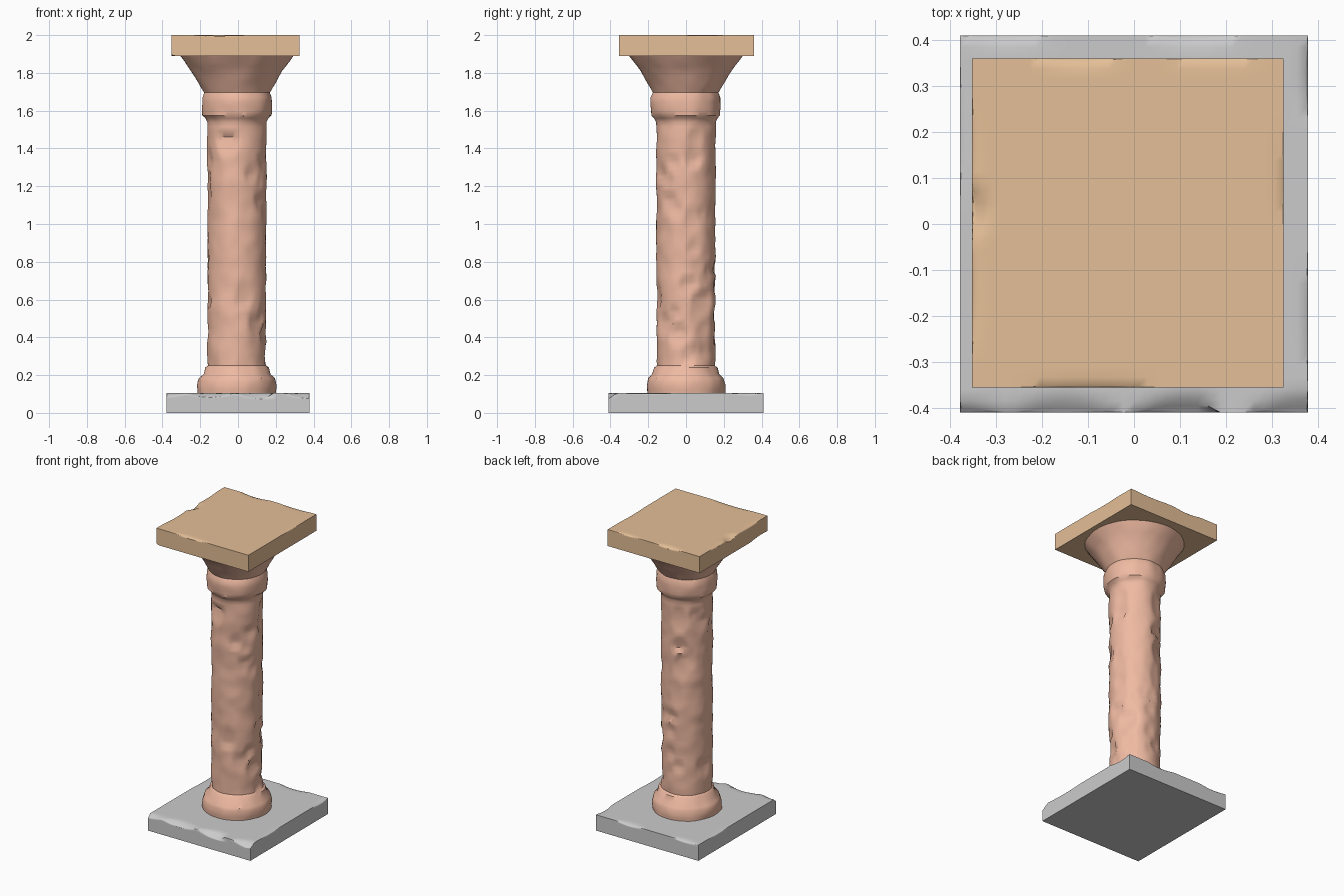
import bpy, bmesh, math, random
from mathutils import Vector, noise

if "Cube" in bpy.data.objects:
    bpy.data.objects.remove(bpy.data.objects["Cube"])

random.seed(4)


def material(name, color):
    m = bpy.data.materials.new(name)
    m.diffuse_color = color
    m.use_nodes = True
    m.node_tree.nodes["Principled BSDF"].inputs["Base Color"].default_value = m.diffuse_color
    return m


def finish(name, bm, mat=None, angle=40):
    bmesh.ops.recalc_face_normals(bm, faces=bm.faces[:])
    me = bpy.data.meshes.new(name)
    bm.to_mesh(me)
    bm.free()
    ob = bpy.data.objects.new(name, me)
    bpy.context.collection.objects.link(ob)
    if mat:
        me.materials.append(mat)
    bpy.ops.object.select_all(action='DESELECT')
    ob.select_set(True)
    bpy.context.view_layer.objects.active = ob
    bpy.ops.object.shade_smooth_by_angle(angle=math.radians(angle))
    return ob


def chip(bm, center, normal, depth, radius):
    """Flatten the stone around a point, as if a flake broke off."""
    c, n = Vector(center), Vector(normal).normalized()
    for v in bm.verts:
        d = v.co - c
        fall = 1 - (d.length / radius) ** 2
        if fall > 0:
            excess = d.dot(n) + depth * fall
            if excess > 0:
                v.co -= n * excess


def slab(name, lo, hi, chips, mat=None):
    bm = bmesh.new()
    bmesh.ops.create_cube(bm, size=1)
    bmesh.ops.subdivide_edges(bm, edges=bm.edges[:], cuts=31, use_grid_fill=True)
    for v in bm.verts:
        v.co = Vector([l + (c + 0.5) * (h - l) for l, h, c in zip(lo, hi, v.co)])
    for c in chips:
        chip(bm, *c)
    return finish(name, bm, mat)


sand = material("sandstone", (0.78, 0.52, 0.31, 1))
clay = material("terracotta", (0.86, 0.49, 0.36, 1))

# Square plinth with worn upper edges, mostly along the front
F, T = -0.41, 0.105
slab("base_plinth", (-0.378, F, 0), (0.378, 0.41, T), [
    ((-0.15, F, T), (0, -1, 1.6), 0.02, 0.13),
    ((0.06, F, T), (0.3, -1, 1.3), 0.02, 0.12),
    ((0.32, F, T), (0.3, -1, 1.5), 0.02, 0.12),
    ((-0.33, F, T), (-0.2, -1, 1.2), 0.012, 0.15),
    ((-0.28, 0.41, T), (0, 1, 1), 0.008, 0.10),
    ((0.13, 0.41, T), (0, 1, 1), 0.009, 0.10),
    ((0.378, 0.32, T), (1, 0, 1), 0.008, 0.08),
    ((0.378, -0.2, T), (1, 0, 1), 0.004, 0.15),
    ((-0.378, 0.2, T), (-1, 0, 1), 0.004, 0.15)])

# Square top slab, with a broken notch on its left edge
L, Z = -0.352, 2.0
slab("top_slab", (L, -0.355, 1.89), (0.325, 0.36, Z), [
    ((L, 0.03, Z), (-0.5, 0, 1), 0.022, 0.065),
    ((L, -0.15, Z), (-1, 0, 1), 0.006, 0.14),
    ((L, 0.16, Z), (-1, 0, 1), 0.005, 0.12),
    ((L, -0.30, 1.89), (-1, 0, -1), 0.008, 0.12),
    ((-0.12, 0.36, Z), (0, 1, 1), 0.008, 0.10),
    ((0.17, 0.36, Z), (0, 1, 1), 0.004, 0.12),
    ((-0.1, -0.355, Z), (0, -1, 1), 0.005, 0.15),
    ((0.325, 0.1, Z), (1, 0, 1), 0.003, 0.12)], sand)

# Round weathered column: foot moulding, shaft, collar and flared capital
profile = [(0.207, 0.10), (0.21, 0.145), (0.20, 0.185), (0.178, 0.205),
           (0.168, 0.24), (0.154, 0.25), (0.156, 0.8), (0.157, 1.54),
           (0.167, 1.56), (0.182, 1.575), (0.186, 1.62), (0.184, 1.67),
           (0.173, 1.695), (0.205, 1.75), (0.242, 1.81), (0.278, 1.86),
           (0.30, 1.892)]
rows = [profile[0]]
for (r0, z0), (r1, z1) in zip(profile, profile[1:]):
    n = max(1, round((z1 - z0) / 0.025))
    rows += [(r0 + (r1 - r0) * i / n, z0 + (z1 - z0) * i / n) for i in range(1, n + 1)]

SEG = 64
CX = -0.006
bm = bmesh.new()
rings = []
for r, z in rows:
    ring = []
    for i in range(SEG):
        a = 2 * math.pi * i / SEG
        d = Vector((math.cos(a), math.sin(a), 0))
        p = d * r + Vector((0, 0, z))
        wear = 0.006 * noise.noise(p * 7) + 0.004 * noise.noise(p * 16)
        p += d * wear
        ring.append(bm.verts.new((p.x + CX, p.y, p.z)))
    rings.append(ring)
for a, b in zip(rings, rings[1:]):
    for i in range(SEG):
        j = (i + 1) % SEG
        bm.faces.new((a[i], a[j], b[j], b[i]))
bm.faces.new(rings[0])
bm.faces.new(rings[-1])

# Small flakes knocked off the shaft
for k in range(45):
    a = random.uniform(0, 2 * math.pi)
    z = random.uniform(0.28, 1.52)
    n = Vector((math.cos(a), math.sin(a), random.uniform(-0.3, 0.3)))
    chip(bm, (CX + 0.156 * n.x, 0.156 * n.y, z), n,
         random.uniform(0.004, 0.011), random.uniform(0.05, 0.10))
finish("column", bm, clay)
